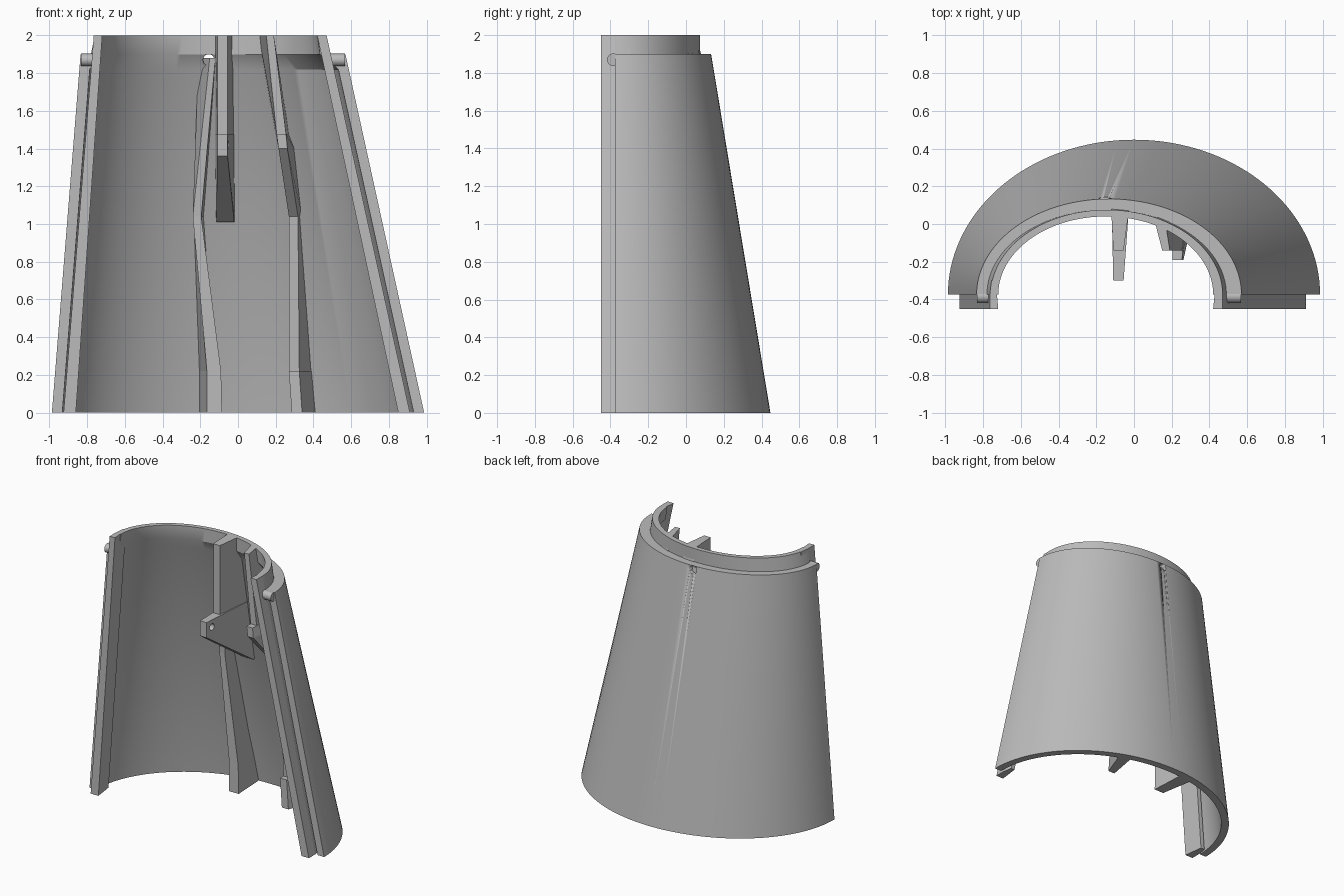
import bpy, bmesh, math
from mathutils import Matrix

cube = bpy.data.objects.get("Cube")
if cube:
    bpy.data.objects.remove(cube, do_unlink=True)

grey = bpy.data.materials.new("plain grey")
grey.use_nodes = True
grey.diffuse_color = (0.5, 0.5, 0.5, 1)
grey.node_tree.nodes["Principled BSDF"].inputs["Base Color"].default_value = (0.5, 0.5, 0.5, 1)

EDGE_Y = -0.375   # split plane of the shell
WALL = 0.055
STEP_Z = 1.9


def finish(name, bm, smooth=False):
    bmesh.ops.recalc_face_normals(bm, faces=bm.faces)
    mesh = bpy.data.meshes.new(name)
    bm.to_mesh(mesh)
    bm.free()
    ob = bpy.data.objects.new(name, mesh)
    bpy.context.collection.objects.link(ob)
    mesh.materials.append(grey)
    bpy.ops.object.select_all(action='DESELECT')
    ob.select_set(True)
    bpy.context.view_layer.objects.active = ob
    if smooth:
        bpy.ops.object.shade_smooth_by_angle(angle=math.radians(30))
    return ob


def loft(name, rings, closed=False, smooth=False):
    """Skin equal-length closed rings; cap both ends."""
    bm = bmesh.new()
    loops = [[bm.verts.new(p) for p in ring] for ring in rings]
    n = len(loops[0])
    for a, b in zip(loops, loops[1:]):
        for i in range(n):
            j = (i + 1) % n
            bm.faces.new((a[i], a[j], b[j], b[i]))
    bm.faces.new(loops[0])
    bm.faces.new(loops[-1])
    return finish(name, bm, smooth)


def rod(name, centre, radius, length, axis):
    bm = bmesh.new()
    bmesh.ops.create_cone(bm, cap_ends=True, segments=24, radius1=radius,
                          radius2=radius, depth=length)
    turn = Matrix.Rotation(math.pi / 2, 4, 'Y' if axis == 'X' else 'X')
    bmesh.ops.transform(bm, matrix=Matrix.Translation(centre) @ turn, verts=bm.verts)
    return finish(name, bm, True)


def drill(target, cutter):
    cutter.hide_render = True
    mod = target.modifiers.new("hole", 'BOOLEAN')
    mod.operation = 'DIFFERENCE'
    mod.solver = 'EXACT'
    mod.object = cutter
    bpy.context.view_layer.objects.active = target
    bpy.ops.object.modifier_apply(modifier=mod.name)
    bpy.data.objects.remove(cutter, do_unlink=True)


# Tapering half-oval body with a stepped collar
def body(z, inset=0.0):
    t = z / STEP_Z
    return (z, -0.1325 * t, 0.987 - 0.2845 * t - inset, 0.822 - 0.314 * t - inset)


section = [body(0), body(STEP_Z),
           (STEP_Z, -0.145, 0.635, 0.45), (2, -0.145, 0.615, 0.45),
           (2, -0.15, 0.57, 0.415), (STEP_Z, -0.15, 0.585, 0.415),
           body(1.82, WALL), body(0, WALL)]
SEGS = 72
rings = []
for k in range(SEGS + 1):
    ang = math.pi * k / SEGS
    rings.append([(cx + a * math.cos(ang), EDGE_Y + b * math.sin(ang), z)
                  for z, cx, a, b in section])
shell = loft("shell", rings, smooth=True)
drill(shell, rod("shell_hole_cutter", (-0.155, 0.12, 1.87), 0.03, 0.4, 'Y'))


# Rails: (height, outer x, inner x) along each split edge
def rail(name, ends):
    loft(name, [[(xo, -0.45, z), (xi, -0.45, z), (xi + (xo - xi) * 0.3, -0.3, z),
                 (xo - (xo - xi) * 0.2, -0.3, z), (xo, EDGE_Y, z)]
                for z, xo, xi in ends])


rail("right_rail", [(0, -0.925, -0.86), (2, -0.765, -0.72)])
rail("left_rail", [(0, 0.912, 0.85), (2, 0.47, 0.42)])

# Small locating pegs beside the rails
rod("right_peg", (-0.795, -0.385, 1.87), 0.033, 0.075, 'X')
rod("left_peg", (0.525, -0.385, 1.87), 0.033, 0.085, 'X')


# Ribs: each section is height, front left/right x, front y, back left/right x
def wall_y(x, z):
    if z > STEP_Z:
        cx, a, b = -0.148, 0.59, 0.432
    else:
        _, cx, a, b = body(z, WALL / 2)
    return EDGE_Y + b * math.sqrt(1 - ((x - cx) / a) ** 2)


def rib(name, sections):
    return loft(name, [[(fl, fy, z), (fr, fy, z),
                        (br, wall_y(br, z), z), (bl, wall_y(bl, z), z)]
                       for z, fl, fr, fy, bl, br in sections])


bracket = rib("hook_bracket", [
    (2, -0.11, -0.055, -0.14, -0.12, -0.03),
    (1.475, -0.11, -0.055, -0.14, -0.12, -0.02),
    (1.475, -0.11, -0.055, -0.30, -0.12, -0.02),
    (1.36, -0.11, -0.055, -0.30, -0.12, -0.02),
    (1.01, -0.115, -0.02, 0.21, -0.115, -0.015)])
drill(bracket, rod("bracket_hole_cutter", (-0.08, -0.24, 1.42), 0.025, 0.3, 'X'))

rib("left_rib", [
    (2, 0.15, 0.19, -0.14, 0.11, 0.17),
    (1.475, 0.205, 0.255, -0.14, 0.20, 0.27),
    (1.475, 0.205, 0.255, -0.19, 0.20, 0.27),
    (1.4, 0.215, 0.262, -0.19, 0.215, 0.30),
    (1.04, 0.27, 0.318, 0.12, 0.27, 0.34),
    (0.22, 0.27, 0.325, 0.16, 0.30, 0.40),
    (0.22, 0.27, 0.325, 0.12, 0.30, 0.40),
    (0, 0.285, 0.34, 0.12, 0.33, 0.42)])

rib("right_rib", [
    (1.88, -0.15, -0.12, 0.06, -0.21, -0.13),
    (1.04, -0.24, -0.195, 0.12, -0.24, -0.18),
    (0.22, -0.165, -0.09, 0.13, -0.21, -0.12),
    (0, -0.165, -0.085, 0.13, -0.21, -0.10)])
